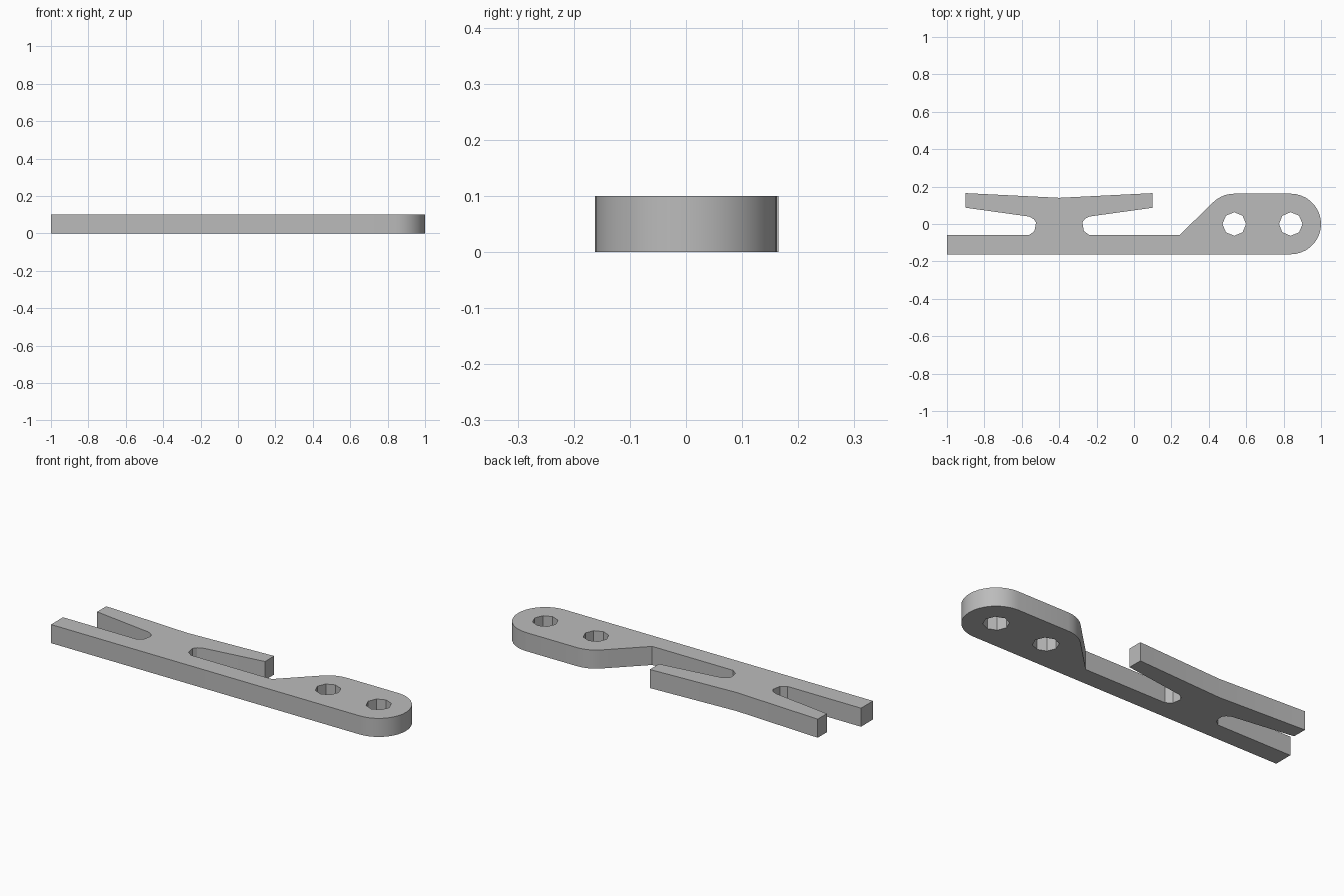
import bpy
import bmesh
from math import sin, cos, radians

cube = bpy.data.objects.get("Cube")
if cube:
    bpy.data.objects.remove(cube, do_unlink=True)

HALF, THICK = 0.162, 0.1
HOLES = (0.536, 0.838)
MID = -0.4  # symmetry line of the slotted web


def arc(cx, r, start, end, steps):
    """Points on a circle centred on the long axis."""
    angles = [radians(start + (end - start) * i / steps) for i in range(steps + 1)]
    return [(cx + r * cos(a), r * sin(a)) for a in angles]


# Upper spring arm and rounded slot, right half of the web
slot = [(0.243, -0.06), (-0.238, -0.06), (-0.268, -0.038), (-0.276, 0.008),
        (-0.263, 0.027), (-0.238, 0.04)]
arm = [(0.1, 0.087), (0.1, 0.165)]
half = slot[1:] + arm
mirrored = [(2 * MID - x, y) for x, y in reversed(half)]

# Whole outline, anticlockwise from the lower bar's free end
outline = [(-1, -HALF)]
outline += arc(HOLES[1], HALF, -90, 90, 18)
outline += arc(HOLES[0], HALF, 90, 135, 5)
outline += slot[:1] + half + [(MID, 0.14)] + mirrored + [(-1, -0.06)]

# Fill the plate around its two octagonal holes
bm = bmesh.new()
loops = [outline] + [arc(x, 0.063, 0, 315, 7) for x in HOLES]
for points in loops:
    verts = [bm.verts.new((x, y, 0)) for x, y in points]
    for a, b in zip(verts, verts[1:] + verts[:1]):
        bm.edges.new((a, b))
bmesh.ops.triangle_fill(bm, use_beauty=True, edges=bm.edges[:], normal=(0, 0, 1))

# Give the plate its thickness
result = bmesh.ops.extrude_face_region(bm, geom=bm.faces[:], use_keep_orig=True)
top = [v for v in result["geom"] if isinstance(v, bmesh.types.BMVert)]
bmesh.ops.translate(bm, verts=top, vec=(0, 0, THICK))
bmesh.ops.recalc_face_normals(bm, faces=bm.faces[:])
mesh = bpy.data.meshes.new("slotted_lever")
bm.to_mesh(mesh)
bm.free()

lever = bpy.data.objects.new("slotted_lever", mesh)
bpy.context.collection.objects.link(lever)

# Plain grey
grey = bpy.data.materials.new("plain grey")
grey.use_nodes = True
colour = (0.5, 0.5, 0.5, 1)
grey.diffuse_color = colour
grey.node_tree.nodes["Principled BSDF"].inputs["Base Color"].default_value = colour
mesh.materials.append(grey)

# Smooth the round ends, keep the rims and facets crisp
bpy.ops.object.select_all(action="DESELECT")
lever.select_set(True)
bpy.context.view_layer.objects.active = lever
bpy.ops.object.shade_smooth_by_angle(angle=radians(25))
